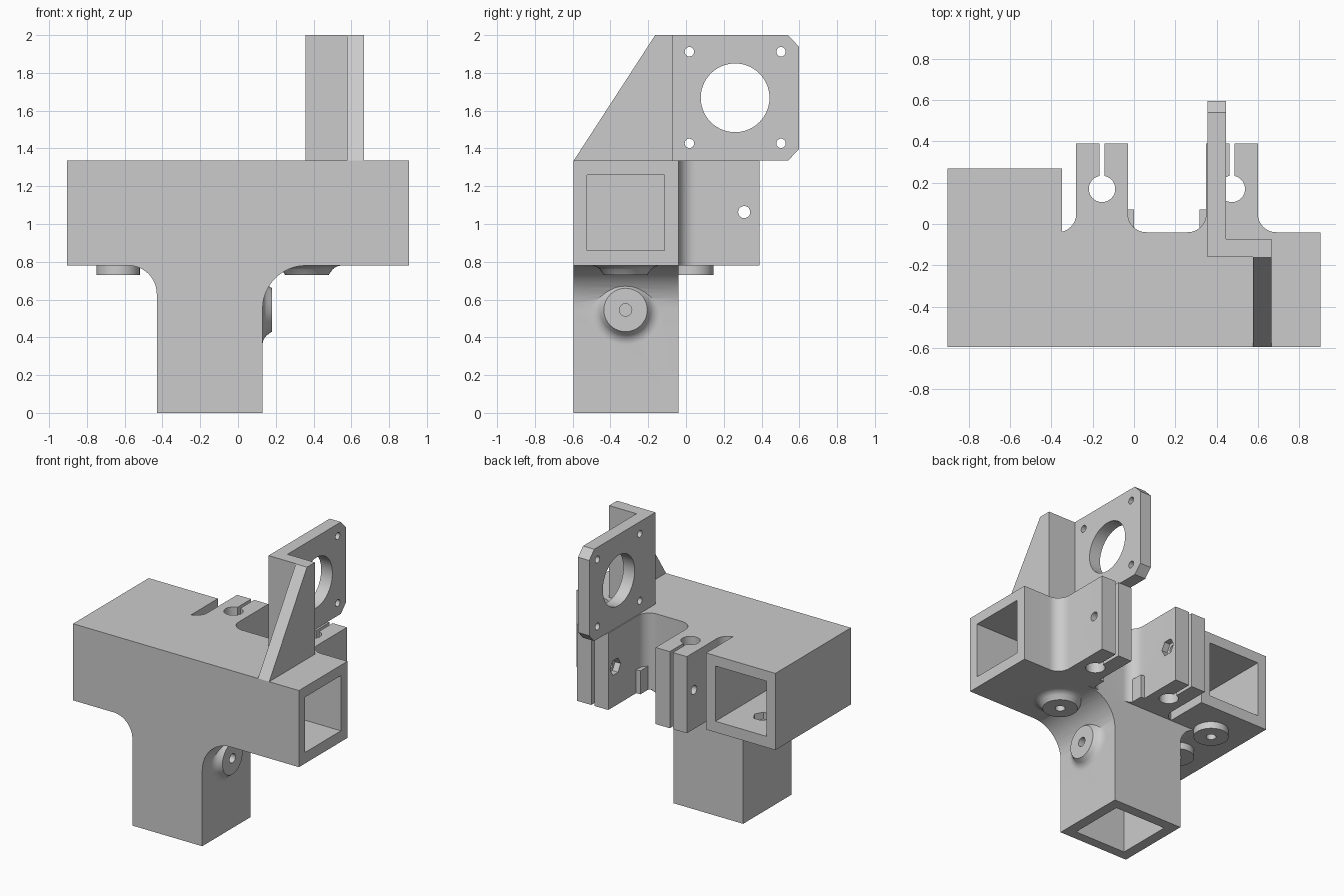
import bpy, bmesh
from math import sin, cos, pi, radians
from mathutils import Vector

cube = bpy.data.objects.get("Cube")
if cube:
    bpy.data.objects.remove(cube)

grey = bpy.data.materials.new("plain_grey")
grey.use_nodes = True
colour = (0.6, 0.6, 0.6, 1)
grey.diffuse_color = colour
grey.node_tree.nodes["Principled BSDF"].inputs["Base Color"].default_value = colour


def finish(name, bm):
    bmesh.ops.recalc_face_normals(bm, faces=bm.faces)
    mesh = bpy.data.meshes.new(name)
    bm.to_mesh(mesh)
    bm.free()
    mesh.materials.append(grey)
    obj = bpy.data.objects.new(name, mesh)
    bpy.context.collection.objects.link(obj)
    return obj


def arc(cx, cy, r, start, end, steps=12):
    angles = [radians(start + (end - start) * i / steps) for i in range(steps + 1)]
    return [(cx + r * cos(a), cy + r * sin(a)) for a in angles]


def circle(cx, cy, r, sides=40):
    return arc(cx, cy, r, 0, 360, sides)[:-1]


def rect(a0, a1, b0, b1):
    return [(a0, b0), (a1, b0), (a1, b1), (a0, b1)]


def prism(name, points, axis, lo, hi):
    """Extrude a flat outline along one axis."""
    place = {"x": lambda a, b, t: (t, a, b),
             "y": lambda a, b, t: (a, t, b),
             "z": lambda a, b, t: (a, b, t)}[axis]
    bm = bmesh.new()
    low = [bm.verts.new(place(a, b, lo)) for a, b in points]
    high = [bm.verts.new(place(a, b, hi)) for a, b in points]
    bm.faces.new(low)
    bm.faces.new(high)
    for i in range(len(points)):
        j = (i + 1) % len(points)
        bm.faces.new((low[i], low[j], high[j], high[i]))
    return finish(name, bm)


def boss(name, base, direction, flare):
    """Round screw pad, with an optional curved foot."""
    profile = [(0, -0.05), (0.115 + flare, -0.05)]
    if flare:
        profile += arc(0.115 + flare, flare, flare, 270, 225, 6)
    profile += [(0.115, 0.05), (0, 0.05)]
    bm = bmesh.new()
    verts = [bm.verts.new((r, 0, h)) for r, h in profile]
    edges = [bm.edges.new(pair) for pair in zip(verts, verts[1:])]
    bmesh.ops.spin(bm, geom=verts + edges, cent=(0, 0, 0), axis=(0, 0, 1),
                   angle=2 * pi, steps=40)
    bmesh.ops.remove_doubles(bm, verts=bm.verts, dist=1e-4)
    turn = Vector(direction).to_track_quat("Z", "Y").to_matrix().to_4x4()
    bm.transform(turn)
    bmesh.ops.translate(bm, verts=bm.verts, vec=base)
    return finish(name, bm)


def combine(target, other, operation):
    mod = target.modifiers.new("combine", "BOOLEAN")
    mod.operation = operation
    mod.solver = "EXACT"
    mod.object = other
    bpy.context.view_layer.update()
    graph = bpy.context.evaluated_depsgraph_get()
    mesh = bpy.data.meshes.new_from_object(target.evaluated_get(graph))
    target.modifiers.clear()
    target.data = mesh
    bpy.data.objects.remove(other)


def add(target, part):
    combine(target, part, "UNION")


def cut(target, points, axis, lo, hi):
    combine(target, prism("cutter", points, axis, lo, hi), "DIFFERENCE")


# Cross bar, rear socket block and rod clamps share one outline
front, back, bottom, top = -0.595, -0.04, 0.78, 1.335
outline = [(-0.905, front), (0.905, front), (0.905, back)]
outline += arc(0.69, 0.05, 0.09, 270, 180) + [(0.6, 0.39), (0.35, 0.39)]
outline += arc(0.26, 0.05, 0.09, 0, -90)
outline += arc(0.06, 0.05, 0.09, 270, 180) + [(-0.03, 0.39), (-0.28, 0.39)]
outline += arc(-0.37, 0.05, 0.09, 0, -77) + [(-0.35, 0.27), (-0.905, 0.27)]
body = prism("bracket_body", outline, "z", bottom, top)

# Leg with curved shoulders
leg = [(-0.43, 0), (0.13, 0)] + arc(0.36, 0.55, 0.23, 180, 90)
leg += [(0.36, 0.9), (-0.58, 0.9)] + arc(-0.58, 0.63, 0.15, 90, 0)
add(body, prism("leg", leg, "y", front, back))

# Small stop tabs beside the clamps
for x0, x1 in ((-0.1, 0), (0.317, 0.42)):
    add(body, prism("stop_tab", rect(x0, x1, -0.1, 0.07), "z", bottom, 0.95))

# Screw pads
mid = -0.32
for y in (0.03, mid):
    add(body, boss("socket_pad", (-0.635, y, bottom), (0, 0, -1), 0))
add(body, boss("arm_pad", (0.365, mid, bottom), (0, 0, -1), 0.07))
add(body, boss("leg_pad", (0.13, mid, 0.545), (1, 0, 0), 0.07))

# Square tube sockets
cut(body, rect(-0.525, -0.115, 0.86, 1.26), "x", 0.13, 1)
cut(body, rect(-0.355, 0.055, -0.525, -0.115), "z", -0.1, 0.75)
cut(body, rect(-0.835, -0.425, 0.86, 1.26), "y", -0.52, 0.4)

# Screw holes with hexagonal nut pockets
for x, y in ((-0.635, 0.03), (-0.635, mid), (0.365, mid)):
    cut(body, circle(x, y, 0.033, 20), "z", 0.7, 0.9)
    cut(body, circle(x, y, 0.065, 6), "z", 0.81, 0.9)
cut(body, circle(mid, 0.545, 0.033, 20), "x", 0, 0.25)
cut(body, circle(mid, 0.545, 0.065, 6), "x", 0, 0.1)

# Rod holes, clamp slots and clamp bolts
for x in (-0.155, 0.474):
    cut(body, circle(x, 0.17, 0.064), "z", 0.6, 1.5)
    cut(body, rect(x - 0.012, x + 0.012, 0.17, 0.5), "z", 0.6, 1.5)
for x0, x1, n0, n1 in ((-0.32, 0.02, -0.075, 0.02), (0.3, 0.65, 0.3, 0.395)):
    cut(body, circle(0.308, 1.063, 0.032, 20), "x", x0, x1)
    cut(body, circle(0.308, 1.063, 0.06, 6), "x", n0, n1)

# Motor mount: holed plate, front wall and sloping rib
plate = [(-0.16, top), (0.54, top), (0.597, 1.395), (0.597, 1.94), (0.54, 2), (-0.16, 2)]
mount = prism("motor_mount", plate, "x", 0.357, 0.447)
add(mount, prism("front_wall", rect(0.357, 0.667, -0.16, -0.072), "z", top, 2))
rib = [(front, top), (-0.1, top), (-0.1, 2), (-0.163, 2)]
add(mount, prism("rib", rib, "x", 0.577, 0.667))
cut(mount, circle(0.26, 1.668, 0.182, 56), "x", 0.3, 0.5)
for y in (0.018, 0.503):
    for z in (1.427, 1.912):
        cut(mount, circle(y, z, 0.025, 20), "x", 0.3, 0.5)

# Smooth curves, sharp edges
for obj in (body, mount):
    obj.data.shade_smooth()
    obj.data.set_sharp_from_angle(angle=radians(30))
